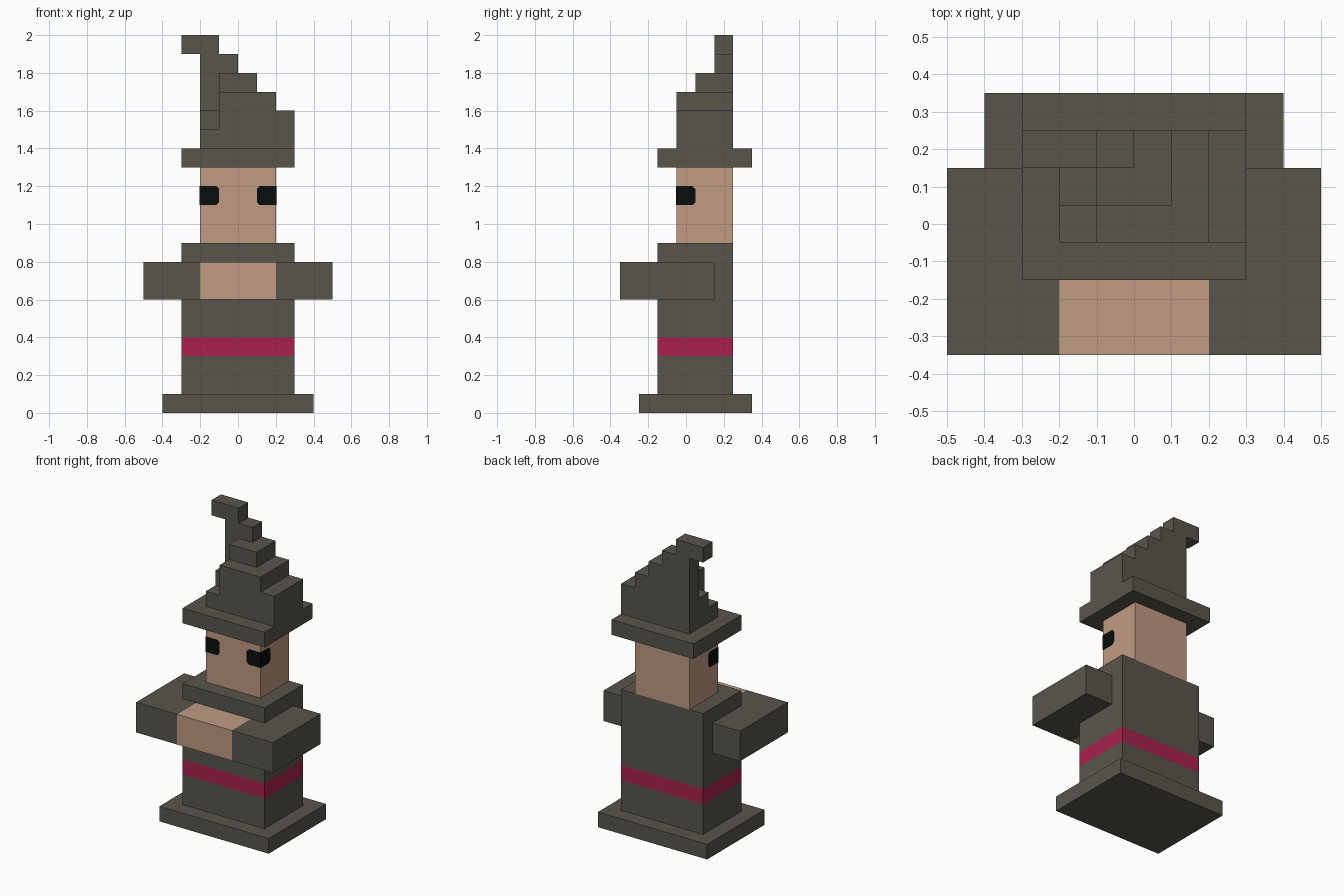
import bpy, bmesh
from mathutils import Vector

cube = bpy.data.objects.get("Cube")
if cube:
    bpy.data.objects.remove(cube, do_unlink=True)


def material(name, rgb):
    m = bpy.data.materials.new(name)
    m.use_nodes = True
    color = (*rgb, 1)
    m.diffuse_color = color
    bsdf = next(n for n in m.node_tree.nodes if n.type == 'BSDF_PRINCIPLED')
    bsdf.inputs["Base Color"].default_value = color
    return m


cloth = material("dark olive cloth", (0.098, 0.091, 0.071))
skin = material("tan skin", (0.527, 0.328, 0.223))
sash = material("crimson sash", (0.386, 0.0144, 0.076))
black = material("black", (0.003, 0.004, 0.004))


def finish(name, bm, mat):
    bmesh.ops.recalc_face_normals(bm, faces=bm.faces)
    mesh = bpy.data.meshes.new(name)
    bm.to_mesh(mesh)
    bm.free()
    mesh.materials.append(mat)
    obj = bpy.data.objects.new(name, mesh)
    bpy.context.collection.objects.link(obj)
    return obj


def boxes(name, mat, *spans):
    """One object from boxes given as (x range, y range, z range)."""
    bm = bmesh.new()
    for span in spans:
        lo, hi = (Vector(c) for c in zip(*span))
        verts = bmesh.ops.create_cube(bm, size=1)["verts"]
        bmesh.ops.scale(bm, vec=hi - lo, verts=verts)
        bmesh.ops.translate(bm, vec=(lo + hi) / 2, verts=verts)
    return finish(name, bm, mat)


def prism(name, mat, points, direction):
    """Thin plate extruded from an outline."""
    bm = bmesh.new()
    face = bm.faces.new([bm.verts.new(p) for p in points])
    new = bmesh.ops.extrude_face_region(bm, geom=[face])["geom"]
    bmesh.ops.translate(bm, vec=direction,
                        verts=[v for v in new if isinstance(v, bmesh.types.BMVert)])
    return finish(name, bm, mat)


# Robe and sash
front, back = -0.15, 0.25
wide = (-0.3, 0.3)
boxes("robe_hem", cloth, ((-0.4, 0.4), (-0.25, 0.35), (0, 0.1)))
boxes("robe_skirt", cloth, (wide, (front, back), (0.1, 0.3)))
boxes("sash", sash, (wide, (front, back), (0.3, 0.4)))
boxes("robe_top", cloth, (wide, (front, back), (0.4, 0.9)))

# Folded arms with bare hands between the sleeves
arm_z = (0.6, 0.8)
for side, s in (("right", -1), ("left", 1)):
    boxes(side + "_sleeve", cloth,
          (sorted((s * 0.3, s * 0.5)), (-0.35, 0.15), arm_z),
          (sorted((s * 0.2, s * 0.3)), (-0.35, front), arm_z))
boxes("hands", skin, ((-0.2, 0.2), (-0.35, front), arm_z))

# Head
face_y = -0.05
boxes("head", skin, ((-0.2, 0.2), (face_y, back), (0.9, 1.3)))

# Eyes wrap around the front corners, with clipped inner corners
t, c = 0.003, 0.015
outline = [(0, 1.1), (0.1 - c, 1.1), (0.1, 1.1 + c),
           (0.1, 1.2 - c), (0.1 - c, 1.2), (0, 1.2)]
for side, s in (("right", -1), ("left", 1)):
    x = s * 0.2
    prism(side + "_eye_front", black,
          [(x - s * u, face_y, z) for u, z in outline], (0, -t, 0))
    prism(side + "_eye_side", black,
          [(x, face_y + u, z) for u, z in outline], (s * t, 0, 0))

# Hat: brim, stepped crown, stepped flank and bent tip
boxes("hat_brim", cloth, (wide, (-0.15, 0.35), (1.3, 1.4)))
boxes("hat_crown", cloth,
      ((-0.1, 0.3), (face_y, back), (1.4, 1.6)),
      ((-0.1, 0.2), (face_y, back), (1.6, 1.7)),
      ((-0.1, 0.1), (0.05, back), (1.7, 1.8)),
      ((-0.1, 0.0), (0.15, back), (1.8, 1.9)))
boxes("hat_flank", cloth,
      *(((-0.2, -0.1), (y, y + 0.1), (1.4, top))
        for y, top in ((face_y, 1.5), (0.05, 1.6), (0.15, 1.9))))
boxes("hat_tip", cloth, ((-0.3, -0.1), (0.15, back), (1.9, 2.0)))
